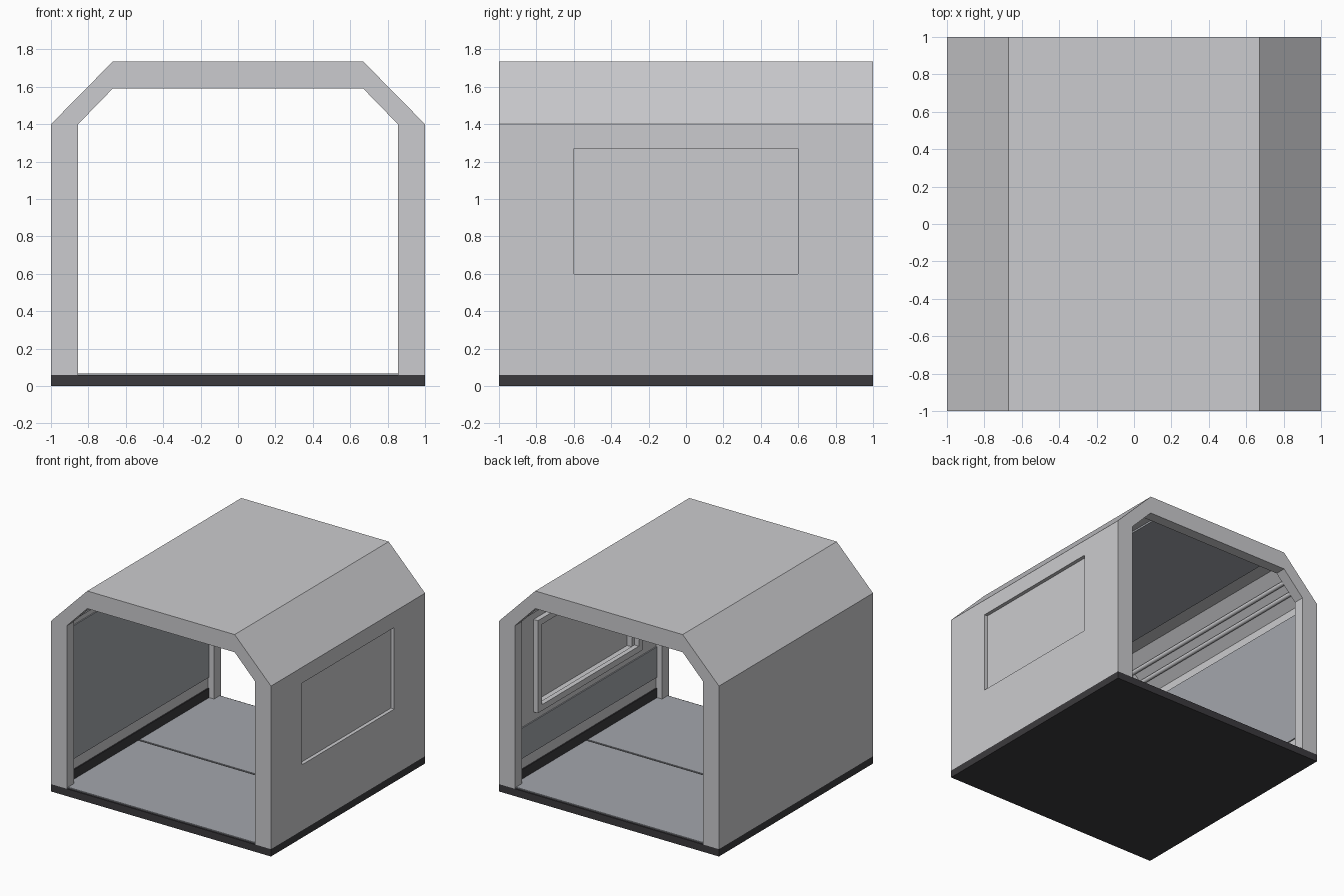
import bpy
import bmesh
import math
from mathutils import Vector

if "Cube" in bpy.data.objects:
    bpy.data.objects.remove(bpy.data.objects["Cube"], do_unlink=True)


def material(name, rgb):
    mat = bpy.data.materials.new(name)
    mat.use_nodes = True
    mat.diffuse_color = (*rgb, 1)
    bsdf = next(n for n in mat.node_tree.nodes if n.type == "BSDF_PRINCIPLED")
    bsdf.inputs["Base Color"].default_value = (*rgb, 1)
    return mat


LIGHT = material("light grey", (0.60, 0.60, 0.62))
PANEL = material("blue grey", (0.37, 0.385, 0.415))
DARK = material("dark grey", (0.044, 0.042, 0.047))


def finish(name, bm, mat):
    bmesh.ops.recalc_face_normals(bm, faces=bm.faces)
    mesh = bpy.data.meshes.new(name)
    bm.to_mesh(mesh)
    bm.free()
    mesh.materials.append(mat)
    obj = bpy.data.objects.new(name, mesh)
    bpy.context.collection.objects.link(obj)
    return obj


def box(name, xs, ys, zs, mat):
    bm = bmesh.new()
    bmesh.ops.create_cube(bm, size=1)
    for v in bm.verts:
        v.co = Vector([(lo + hi) / 2 + c * (hi - lo)
                       for c, (lo, hi) in zip(v.co, (xs, ys, zs))])
    return finish(name, bm, mat)


def arch(wall, knee, shoulder, top):
    """Open arch outline from the right foot over the roof to the left foot."""
    half = [(wall, FLOOR), (wall, knee), (shoulder, top)]
    return half + [(-x, z) for x, z in reversed(half)]


FLOOR = 0.06
RIM = 0.91      # inner edge of the end rings along y
WALL = 0.91     # inner wall plane

# Shell: arch outlines lofted around the wall section, with thicker end rings
outer = arch(1, 1.4, 0.67, 1.735)
ring = arch(0.855, 1.4, 0.67, 1.59)
inner = arch(WALL, 1.4, 0.67, 1.64)
sections = [(outer, -1), (outer, 1), (ring, 1), (ring, RIM),
            (inner, RIM), (inner, -RIM), (ring, -RIM), (ring, -1)]
bm = bmesh.new()
rows = [[bm.verts.new((x, y, z)) for x, z in prof] for prof, y in sections]
for i, a in enumerate(rows):
    b = rows[(i + 1) % len(rows)]
    for k in range(len(a) - 1):
        bm.faces.new((a[k], a[k + 1], b[k + 1], b[k]))
for end in (0, -1):
    bm.faces.new([row[end] for row in rows])
shell = finish("shell", bm, LIGHT)

# Window opening in the left wall
WIN_Y, WIN_Z = (-0.6, 0.6), (0.6, 1.27)
cutter = box("window_cutter", (0.8, 1.1), WIN_Y, WIN_Z, LIGHT)
cutter.hide_render = True
cut = shell.modifiers.new("window", "BOOLEAN")
cut.operation, cut.solver, cut.object = "DIFFERENCE", "EXACT", cutter
bpy.context.view_layer.objects.active = shell
bpy.ops.object.modifier_apply(modifier=cut.name)
bpy.data.objects.remove(cutter, do_unlink=True)

# Window pane and raised inner frame
box("window_pane", (0.955, 0.97), WIN_Y, WIN_Z, LIGHT)
FRAME_X, BORDER = (0.87, WALL), 0.05
y0, y1, z0, z1 = -0.63, 0.63, 0.605, 1.265
for name, ya, yb in (("front", y0 - BORDER, y0), ("back", y1, y1 + BORDER)):
    box("window_frame_" + name, FRAME_X, (ya, yb), (z0 - BORDER, z1 + BORDER), LIGHT)
for name, za, zb in (("bottom", z0 - BORDER, z0), ("top", z1, z1 + BORDER)):
    box("window_frame_" + name, FRAME_X, (y0, y1), (za, zb), LIGHT)

# Base slab and two floor plates with a seam between them
box("base_slab", (-1, 1), (-1, 1), (0, FLOOR), DARK)
box("floor_plate_front", (-0.925, 0.925), (-0.985, -0.008), (FLOOR, 0.068), PANEL)
box("floor_plate_back", (-0.925, 0.925), (0.008, 0.985), (FLOOR, 0.068), PANEL)

# Ceiling panel
box("ceiling_panel", (-0.54, 0.54), (-RIM, RIM), (1.625, 1.64), PANEL)


def pipe(name, x, z):
    bm = bmesh.new()
    bmesh.ops.create_cone(bm, cap_ends=True, segments=16, radius1=0.018,
                          radius2=0.018, depth=2 * RIM)
    for v in bm.verts:
        v.co = Vector((v.co.x + x, v.co.z, z + v.co.y))
    obj = finish(name, bm, LIGHT)
    for face in obj.data.polygons:
        face.use_smooth = len(face.vertices) == 4


# Wall panels, skirting and pipes on both sides; the window side has a low panel
for side, s, panel_top in (("left", 1, 0.485), ("right", -1, 1.33)):
    thin = sorted((s * 0.9, s * WALL))
    box("wall_panel_" + side, thin, (-RIM, RIM), (0.235, panel_top), PANEL)
    box("skirting_" + side, thin, (-RIM, RIM), (0.066, 0.145), DARK)
    for i, t in enumerate((0.33, 0.62)):
        x = WALL + (0.67 - WALL) * t - 0.014
        z = 1.4 + 0.24 * t - 0.014
        pipe(f"pipe_{side}_{i + 1}", s * x, z)
